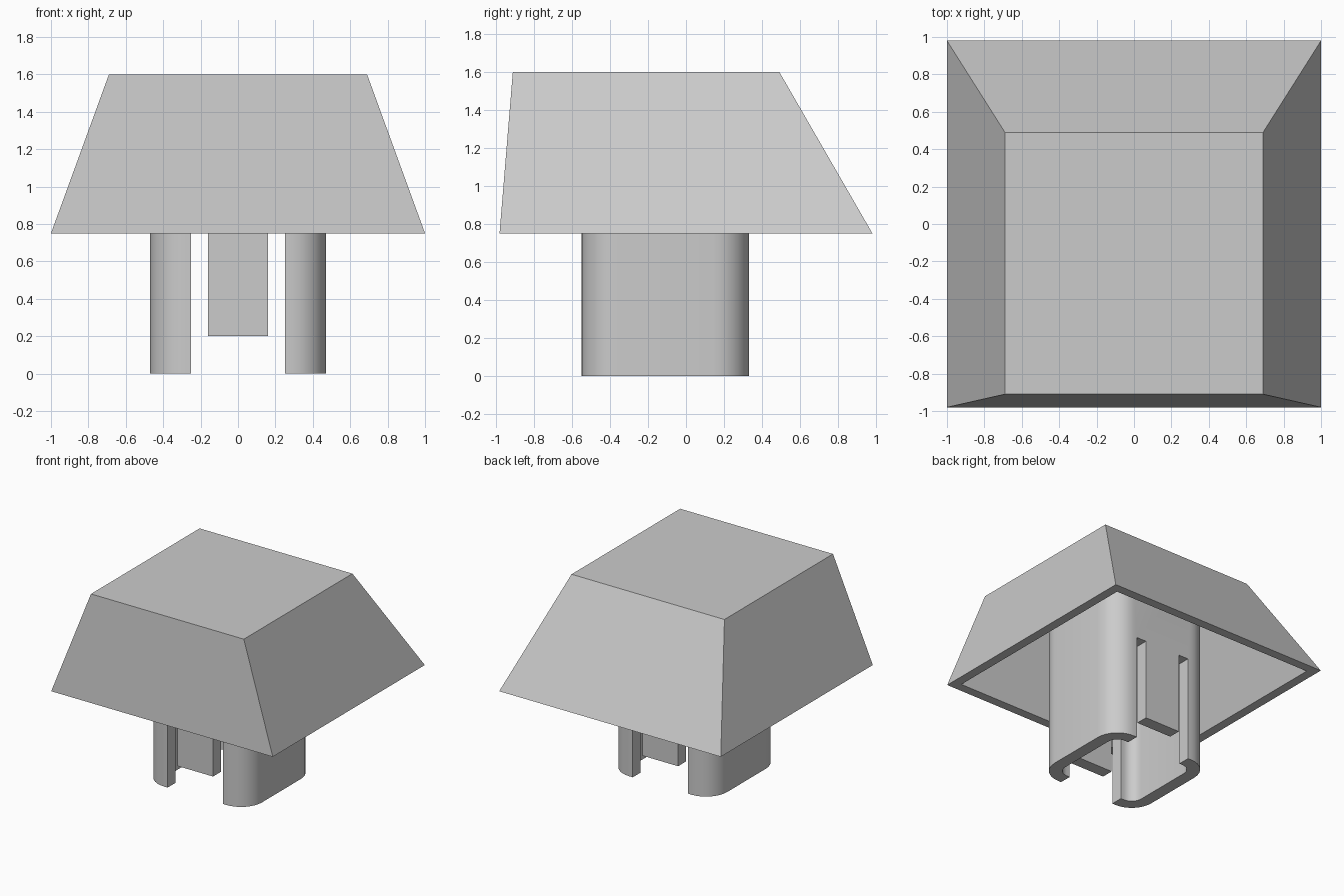
import bpy, bmesh, math
from mathutils import Vector

cube = bpy.data.objects.get("Cube")
if cube:
    bpy.data.objects.remove(cube, do_unlink=True)

plastic = bpy.data.materials.new("grey_plastic")
plastic.use_nodes = True
plastic.diffuse_color = (0.6, 0.6, 0.6, 1)
plastic.node_tree.nodes["Principled BSDF"].inputs["Base Color"].default_value = (0.6, 0.6, 0.6, 1)


def finish(name, bm):
    bmesh.ops.recalc_face_normals(bm, faces=bm.faces)
    mesh = bpy.data.meshes.new(name)
    bm.to_mesh(mesh)
    bm.free()
    mesh.materials.append(plastic)
    obj = bpy.data.objects.new(name, mesh)
    bpy.context.collection.objects.link(obj)
    return obj


def loop(bm, points):
    return [bm.verts.new(p) for p in points]


def bridge(bm, a, b):
    n = len(a)
    for i in range(n):
        j = (i + 1) % n
        bm.faces.new((a[i], a[j], b[j], b[i]))


def rectangle(x, y0, y1, z):
    return [(-x, y0, z), (x, y0, z), (x, y1, z), (-x, y1, z)]


def rounded_rectangle(x, y0, y1, r, z, steps=8):
    centres = [(x - r, y1 - r), (r - x, y1 - r), (r - x, y0 + r), (x - r, y0 + r)]
    points = []
    for quarter, (cx, cy) in enumerate(centres):
        for s in range(steps + 1):
            a = math.pi / 2 * (quarter + s / steps)
            points.append((cx + r * math.cos(a), cy + r * math.sin(a), z))
    return points


# Tapered hollow cap with a leaning back and a narrow rim
WALL, BASE, ROOF, TOP = 0.075, 0.75, 1.5, 1.6


def cap_section(z, inset=0):
    t = (z - BASE) / (TOP - BASE)
    return rectangle(1 - 0.31 * t - inset, -0.98 + 0.07 * t + inset, 0.98 - 0.49 * t - inset, z)


bm = bmesh.new()
sections = [cap_section(TOP), cap_section(BASE), cap_section(BASE, WALL), cap_section(ROOF, WALL)]
rings = [loop(bm, s) for s in sections]
for a, b in zip(rings, rings[1:]):
    bridge(bm, a, b)
bm.faces.new(rings[0])
bm.faces.new(rings[-1])
finish("cap_shell", bm)

# Rounded tubular stem under the cap
bm = bmesh.new()
tube = []
for inset, z in ((0, 0), (0, 1.55), (0.1, 1.55), (0.1, 0)):
    tube.append(loop(bm, rounded_rectangle(0.47 - inset, -0.55 + inset, 0.33 - inset, 0.19 - inset, z)))
for i in range(4):
    bridge(bm, tube[i], tube[(i + 1) % 4])
stem = finish("stem", bm)

# Slots that leave two curved legs and a shorter tab, front and back
half = [(0.25, -0.1), (0.25, 0.86), (0.16, 0.86), (0.16, 0.2)]
outline = half + [(-x, z) for x, z in reversed(half)]
bm = bmesh.new()
face = bm.faces.new(loop(bm, [(x, -0.8, z) for x, z in outline]))
sweep = bmesh.ops.extrude_face_region(bm, geom=[face])
bmesh.ops.translate(bm, vec=Vector((0, 1.5, 0)),
                    verts=[v for v in sweep["geom"] if isinstance(v, bmesh.types.BMVert)])
if not any(f.is_valid and all(abs(v.co.y + 0.8) < 1e-4 for v in f.verts) for f in bm.faces):
    bm.faces.new([v for v in bm.verts if v.co.y < -0.7])
cutter = finish("slot_cutter", bm)
cutter.hide_render = True

cut = stem.modifiers.new("slots", 'BOOLEAN')
cut.operation = 'DIFFERENCE'
cut.solver = 'EXACT'
cut.object = cutter
bpy.ops.object.select_all(action='DESELECT')
bpy.context.view_layer.objects.active = stem
stem.select_set(True)
bpy.ops.object.modifier_apply(modifier=cut.name)
bpy.data.objects.remove(cutter, do_unlink=True)
bpy.ops.object.shade_smooth_by_angle(angle=math.radians(35))
